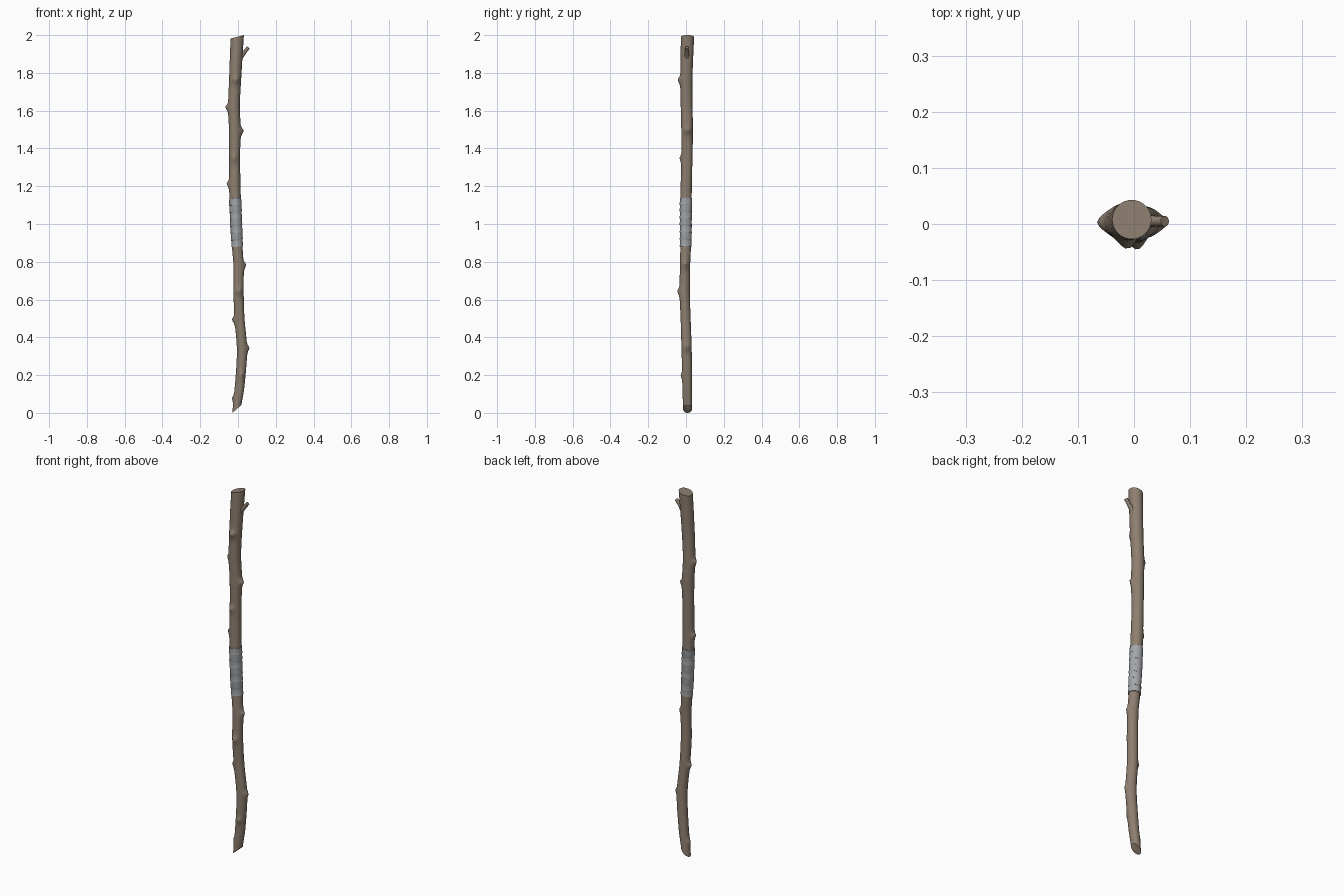
import bpy, bmesh, math
from mathutils import Vector

if "Cube" in bpy.data.objects:
    bpy.data.objects.remove(bpy.data.objects["Cube"])

def material(name, rgb):
    m = bpy.data.materials.new(name)
    m.diffuse_color = (*rgb, 1)
    m.use_nodes = True
    m.node_tree.nodes["Principled BSDF"].inputs["Base Color"].default_value = m.diffuse_color
    return m

BARK = material("bark_brown", (0.27, 0.21, 0.16))
TAPE = material("grey_tape", (0.37, 0.385, 0.40))

# centre line and radius of the crooked stick: z, x, y, radius
PATH = [(0.0, -0.006, 0.008, 0.024), (0.20, 0.014, 0.006, 0.026),
        (0.34, 0.021, 0.003, 0.027), (0.50, 0.008, -0.002, 0.0265),
        (0.64, 0.003, -0.007, 0.027), (0.78, 0.003, -0.005, 0.027),
        (0.88, -0.004, -0.002, 0.028), (1.14, -0.015, 0.0, 0.030),
        (1.35, -0.018, 0.005, 0.029), (1.50, -0.017, 0.006, 0.031),
        (1.63, -0.021, 0.003, 0.031), (1.77, -0.015, 0.002, 0.032),
        (2.0, -0.004, 0.008, 0.035)]

# knots: z, direction in degrees, height
KNOTS = [(0.08, 180, 0.009), (0.20, -80, 0.009), (0.345, 0, 0.013),
         (0.495, 180, 0.014), (0.645, -85, 0.013), (0.785, 0, 0.014),
         (1.215, 180, 0.014), (1.35, -95, 0.011), (1.495, 0, 0.017),
         (1.62, 180, 0.015), (1.765, -85, 0.016)]

def sample(z):
    """Smooth interpolation along the path, giving x, y, radius."""
    z = min(max(z, 0), 2)
    i = next(k for k in range(len(PATH) - 1) if z <= PATH[k + 1][0])
    def slope(k):
        a, b = PATH[max(k - 1, 0)], PATH[min(k + 1, len(PATH) - 1)]
        return [(b[j] - a[j]) / (b[0] - a[0]) for j in (1, 2, 3)]
    p, q = PATH[i], PATH[i + 1]
    h = q[0] - p[0]
    t = (z - p[0]) / h
    m, n = slope(i), slope(i + 1)
    return [(2*t**3 - 3*t*t + 1) * p[j + 1] + (t**3 - 2*t*t + t) * h * m[j]
            + (3*t*t - 2*t**3) * q[j + 1] + (t**3 - t*t) * h * n[j] for j in range(3)]

def tube(name, rings, mat):
    """Skin closed rings of points and cap both ends."""
    bm = bmesh.new()
    vs = [[bm.verts.new(p) for p in r] for r in rings]
    n = len(vs[0])
    for a, b in zip(vs, vs[1:]):
        for i in range(n):
            j = (i + 1) % n
            bm.faces.new((a[i], a[j], b[j], b[i]))
    bm.faces.new(vs[0][::-1])
    bm.faces.new(vs[-1])
    me = bpy.data.meshes.new(name)
    bm.to_mesh(me)
    bm.free()
    me.materials.append(mat)
    ob = bpy.data.objects.new(name, me)
    bpy.context.collection.objects.link(ob)
    bpy.ops.object.select_all(action='DESELECT')
    ob.select_set(True)
    bpy.context.view_layer.objects.active = ob
    bpy.ops.object.shade_smooth_by_angle(angle=math.radians(40))
    return ob

def knot_bulge(z, ang):
    total = 0
    for kz, deg, h in KNOTS:
        d = (ang - math.radians(deg) + math.pi) % (2 * math.pi) - math.pi
        dz = (z - kz) / (0.022 if z < kz else 0.014)
        total += h * math.exp(-math.sqrt((d / 0.42) ** 2 + dz ** 2) ** 1.5)
    return total

# stick with knots and slanted cut ends
SIDES, STEPS = 32, 250
rings = []
for s in range(STEPS + 1):
    z0 = 2 * s / STEPS
    x, y, r = sample(z0)
    ring = []
    for i in range(SIDES):
        a = 2 * math.pi * i / SIDES
        rr = r + knot_bulge(z0, a)
        c = math.cos(a)
        low = 0.021 * (1 + c) * max(0, 1 - z0 / 0.12)
        high = 0.009 * (1 - c) * max(0, (z0 - 1.9) / 0.1)
        ring.append((x + rr * c, y + rr * math.sin(a), z0 + low - high))
    rings.append(ring)
tube("stick", rings, BARK)

# tape wrapped round the grip, with slanted overlapping turns
rings = []
TURNS, Z0, Z1 = 7, 0.88, 1.138
profile = [(0.0, 0.0035), (0.9, 0.0015), (0.97, 0.0022)]
stations = [(k + t, o) for k in range(TURNS) for t, o in profile] + [(TURNS, 0.0015)]
stations = [(0, 0.0003)] + stations + [(TURNS, 0.0003)]
for k, off in stations:
    z0 = Z0 + (Z1 - Z0) * k / TURNS
    tilt = 0.009 * math.sin(math.pi * k / TURNS) * (1 if int(k) % 2 else 0.4)
    ring = []
    for i in range(SIDES):
        a = 2 * math.pi * i / SIDES
        z = z0 + tilt * math.cos(a + 0.8) + 0.003 * math.cos(a)
        x, y, r = sample(z)
        ring.append((x + (r + off) * math.cos(a), y + (r + off) * math.sin(a), z))
    rings.append(ring)
tube("grip_tape", rings, TAPE)

# short broken twig near the top
base, tip = Vector((0.012, 0.005, 1.882)), Vector((0.055, 0.005, 1.935))
axis = (tip - base).normalized()
side = Vector((0, 1, 0))
up = axis.cross(side)
rings = []
for t, r in [(0, 0.014), (0.35, 0.0115), (0.6, 0.0095), (1, 0.0095)]:
    c = base.lerp(tip, t)
    rings.append([c + r * (math.cos(2 * math.pi * i / 14) * side.cross(axis)
                  + math.sin(2 * math.pi * i / 14) * side) for i in range(14)])
twig = tube("twig", rings, BARK)
bm = bmesh.new()
bm.from_mesh(twig.data)
bmesh.ops.recalc_face_normals(bm, faces=bm.faces)
bm.to_mesh(twig.data)
bm.free()
